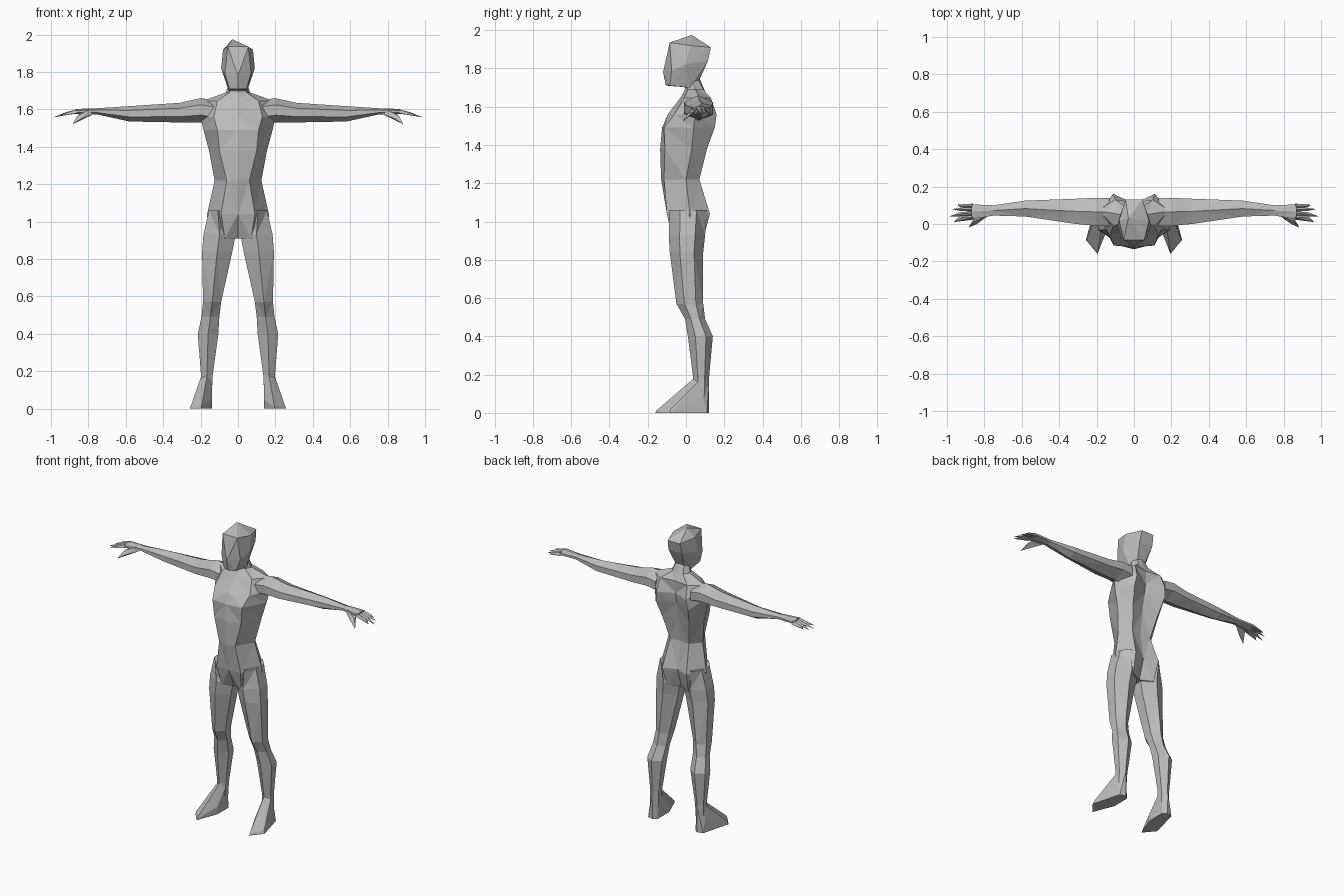
import bpy, bmesh

skin = bpy.data.materials.new("grey_clay")
skin.diffuse_color = (0.5, 0.5, 0.5, 1)


def finish(name, bm, mirror):
    bmesh.ops.recalc_face_normals(bm, faces=bm.faces[:])
    me = bpy.data.meshes.new(name)
    bm.to_mesh(me)
    bm.free()
    me.materials.append(skin)
    ob = bpy.data.objects.new(name, me)
    bpy.context.collection.objects.link(ob)
    if mirror:
        mod = ob.modifiers.new("other_side", 'MIRROR')
        mod.use_mirror_merge = False
    return ob


def loft(name, rings, mirror=False):
    """Skin a list of equal-sized rings and cap both ends."""
    bm = bmesh.new()
    loops = [[bm.verts.new(p) for p in ring] for ring in rings]
    n = len(loops[0])
    for a, b in zip(loops, loops[1:]):
        for i in range(n):
            j = (i + 1) % n
            bm.faces.new((a[i], a[j], b[j], b[i]))
    bm.faces.new(loops[0])
    bm.faces.new(loops[-1])
    # faceted, uneven quads split into triangles
    bmesh.ops.triangulate(bm, faces=bm.faces[:])
    return finish(name, bm, mirror)


def hull(name, points, mirror=False):
    """Faceted solid wrapped round a few points."""
    bm = bmesh.new()
    for p in points:
        bm.verts.new(p)
    res = bmesh.ops.convex_hull(bm, input=bm.verts[:])
    loose = [v for v in bm.verts if not v.link_faces]
    bmesh.ops.delete(bm, geom=loose, context='VERTS')
    return finish(name, bm, mirror)


def hexagon(a0, a1, b0, b1):
    """Six points filling a box, with ridges on the b ends."""
    unit = [(0, -1), (1, -.4), (1, .45), (0, 1), (-1, .45), (-1, -.4)]
    ca, cb, ra, rb = (a0 + a1) / 2, (b0 + b1) / 2, (a1 - a0) / 2, (b1 - b0) / 2
    return [(ca + u * ra, cb + v * rb) for u, v in unit]


# torso: height, front centre, front corner, side, back corner, back centre
torso = [
    (.91, -.04, (.07, -.07), (.16, .02), (.08, .09), .05),
    (1.04, -.10, (.09, -.10), (.165, .02), (.09, .125), .09),
    (1.22, -.13, (.06, -.115), (.125, .0), (.07, .07), .06),
    (1.38, -.135, (.10, -.11), (.155, .03), (.10, .11), .08),
    (1.49, -.125, (.11, -.115), (.185, .04), (.12, .15), .10),
    (1.56, -.095, (.13, -.06), (.20, .05), (.11, .16), .11),
    (1.645, -.03, (.11, -.01), (.19, .07), (.10, .13), .115),
    (1.69, -.005, (.045, .01), (.065, .05), (.04, .09), .095),
    (1.75, -.02, (.035, 0), (.045, .03), (.03, .06), .07),
]
rings = []
for z, f, c, s, b, k in torso:
    right = [c, s, b]
    outline = [(0, f)] + right + [(0, k)] + [(-x, y) for x, y in reversed(right)]
    rings.append([(x, y, z) for x, y in outline])
loft("torso_and_neck", rings)

# head
half = [(.055, -.085, 1.935), (.08, .02, 1.92), (.045, .13, 1.91),
        (.05, .115, 1.84), (.09, .0, 1.82), (.07, -.075, 1.79),
        (.045, -.085, 1.71), (.05, .02, 1.70), (.03, .07, 1.74)]
hull("head", [(-.03, .03, 1.975), (0, -.12, 1.78), (0, -.105, 1.71)]
     + [(s * x, y, z) for x, y, z in half for s in (1, -1)])

# arms: x, front, back, bottom, top
arm = [(.13, -.01, .14, 1.52, 1.65), (.20, -.01, .14, 1.53, 1.66),
       (.31, .0, .135, 1.53, 1.635), (.58, .04, .125, 1.535, 1.617),
       (.75, .045, .10, 1.572, 1.606), (.87, .025, .105, 1.575, 1.602)]
loft("arms", [[(x, y, z) for y, z in hexagon(*box)] for x, *box in arm], True)

# fingers and thumb: base y, tip
for i, (y, tip) in enumerate([(.035, (.965, .01, 1.562)), (.055, (.99, .04, 1.557)),
                              (.078, (.975, .08, 1.56)), (.097, (.945, .102, 1.565))]):
    hull(f"finger_{i + 1}", [(.86, y - .012, 1.58), (.86, y + .012, 1.578),
                             (.86, y, 1.60), (.93, y - .008, 1.572),
                             (.93, y + .008, 1.572), (.92, y, 1.585), tip], True)
hull("thumb", [(.77, .05, 1.575), (.79, .045, 1.60), (.85, .04, 1.575),
               (.84, .0, 1.55), (.86, .01, 1.565), (.885, -.02, 1.52)], True)

# legs: height, inner, outer, front, back
leg = [(1.06, .06, .155, -.09, .11), (.93, .012, .185, -.09, .10),
       (.84, .03, .192, -.085, .09), (.57, .09, .187, -.05, .09),
       (.49, .10, .195, -.005, .10), (.40, .105, .215, .01, .14),
       (.18, .135, .198, .038, .12), (.08, .14, .20, .03, .12)]
loft("legs", [[(x, y, z) for x, y in hexagon(*box)] for z, *box in leg], True)

# feet
hull("feet", [(.14, .10, 0), (.165, .12, 0), (.205, .11, 0), (.14, -.02, 0),
              (.195, -.16, 0), (.257, -.085, 0), (.195, -.155, .012),
              (.25, -.08, .02), (.14, -.02, .05), (.14, .04, .11),
              (.165, .04, .18), (.198, .07, .17), (.165, .12, .18),
              (.14, .08, .17), (.205, .09, .08)], True)
